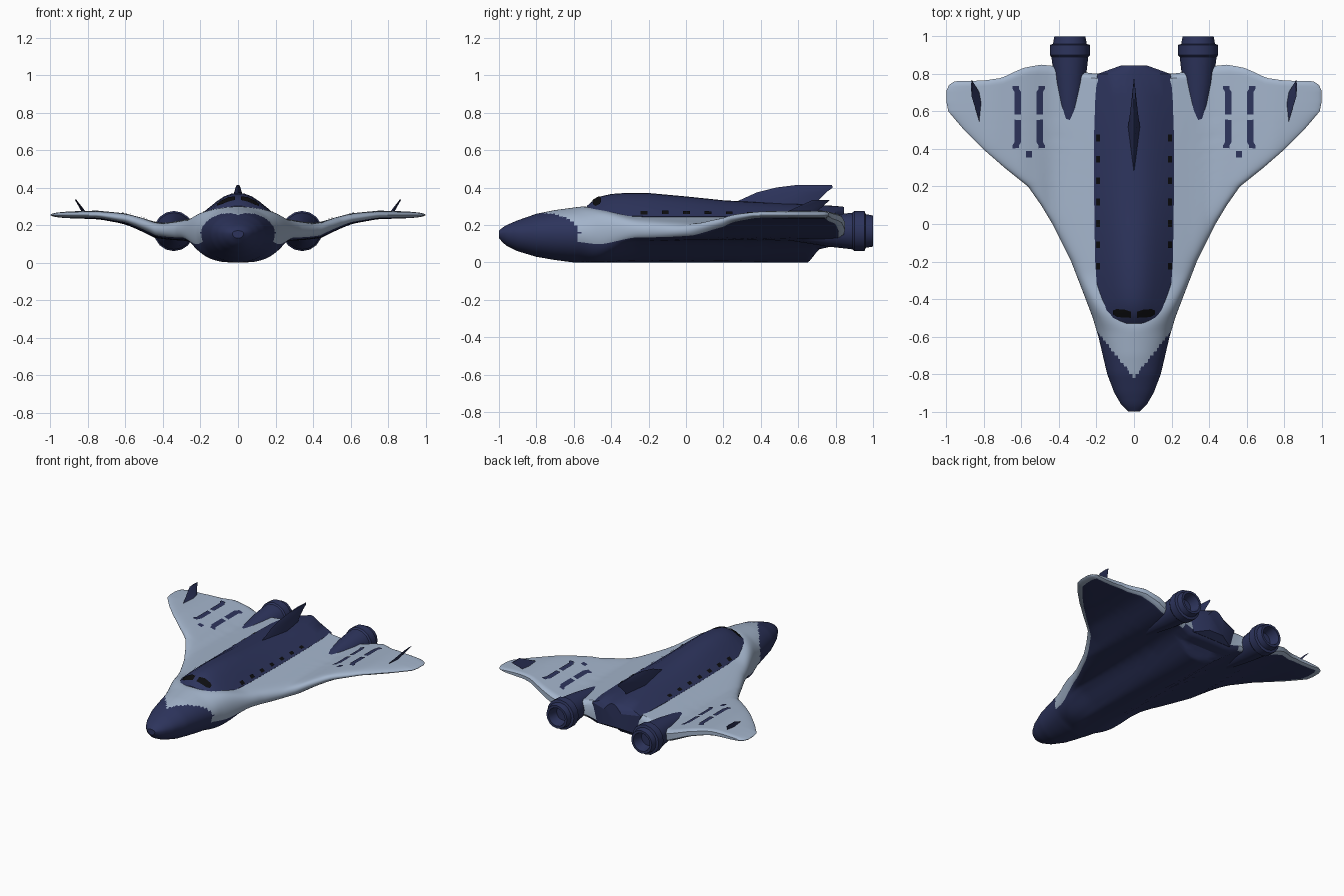
import bpy, bmesh, math
from mathutils import Vector
from mathutils.bvhtree import BVHTree

if "Cube" in bpy.data.objects:
    bpy.data.objects.remove(bpy.data.objects["Cube"])


def material(name, rgb):
    m = bpy.data.materials.new(name)
    m.diffuse_color = (*rgb, 1)
    m.use_nodes = True
    m.node_tree.nodes["Principled BSDF"].inputs["Base Color"].default_value = m.diffuse_color
    return m


LIGHT = material("pale steel blue", (0.37, 0.46, 0.60))
NAVY = material("navy blue", (0.026, 0.034, 0.107))
BLACK = material("window black", (0.004, 0.004, 0.005))


def lerp(table, v):
    """Piecewise linear lookup in a list of (key, value)."""
    if v <= table[0][0]:
        return table[0][1]
    for (a, p), (b, q) in zip(table, table[1:]):
        if v <= b:
            return p + (q - p) * (v - a) / (b - a)
    return table[-1][1]


def make(name, verts, faces, mats, indices=None, angle=30):
    me = bpy.data.meshes.new(name)
    me.from_pydata([tuple(v) for v in verts], [], faces)
    for m in mats:
        me.materials.append(m)
    if indices:
        for p, i in zip(me.polygons, indices):
            p.material_index = i
    bm = bmesh.new()
    bm.from_mesh(me)
    bmesh.ops.recalc_face_normals(bm, faces=bm.faces)
    bm.to_mesh(me)
    bm.free()
    ob = bpy.data.objects.new(name, me)
    bpy.context.collection.objects.link(ob)
    bpy.ops.object.select_all(action='DESELECT')
    ob.select_set(True)
    bpy.context.view_layer.objects.active = ob
    bpy.ops.object.shade_smooth_by_angle(angle=math.radians(angle))
    return ob


def loft_faces(rings, n):
    return [(r * n + i, r * n + (i + 1) % n, (r + 1) * n + (i + 1) % n, (r + 1) * n + i)
            for r in range(rings - 1) for i in range(n)]


def loft(name, rings, mat, angle=30):
    n = len(rings[0])
    faces = loft_faces(len(rings), n)
    faces += [tuple(range(n)), tuple(range((len(rings) - 1) * n, len(rings) * n))]
    return make(name, [v for r in rings for v in r], faces, [mat], angle=angle)


# Hull shape tables: plan width, nose height, gull wing top and underside, trailing edge
WIDTH = [(-1, .03), (-.985, .047), (-.96, .07), (-.9, .105), (-.8, .143), (-.6, .19), (-.5, .22),
         (-.4, .258), (-.2, .335), (0, .435), (.1, .495), (.2, .565), (.3, .69), (.4, .805), (.5, .905), (.6, .99)]
NOSE_TOP = [(-1, .17), (-.97, .195), (-.9, .225), (-.8, .26), (-.7, .28), (-.55, .30)]
NOSE_BOT = [(-1, .13), (-.97, .095), (-.9, .06), (-.8, .03), (-.7, .013), (-.6, 0)]
WING_TOP = [(0, .26), (.2, .245), (.3, .225), (.4, .21), (.45, .217), (.5, .235), (.6, .262), (.75, .277), (1, .273)]
WING_BOT = [(0, 0), (.08, .01), (.14, .045), (.2, .088), (.25, .115), (.35, .12), (.44, .13),
            (.5, .16), (.6, .205), (.75, .232), (1, .235)]
TRAIL = [(0, .80), (.2, .80), (.3, .815), (.4, .84), (.5, .85), (.6, .83), (.7, .78), (.8, .765), (1, .76)]
TIP = [(0, .99), (.3, 1), (.7, 1), (.9, .985), (1, .955)]
TAIL_RISE = [(.655, 0), (.71, .07), (.8, .09)]
N = 104


def hull_ring(y, t):
    w = lerp(TIP, t) if t > 0 else lerp(WIDTH, y)
    s = min(max((y + .58) / .33, 0), 1)
    s = s * s * (3 - 2 * s)
    k = 2 + 12 * s
    mid = .155 * (1 - s) + s * (lerp(WING_TOP, w) + lerp(WING_BOT, w)) / 2
    ring = []
    for i in range(N):
        a = math.tau * i / N
        x = w * math.sin(a)
        ax = abs(x)
        yy = y + t * (lerp(TRAIL, ax) - y)
        if math.cos(a) > 0:
            z = lerp(NOSE_TOP, y) * (1 - s) + lerp(WING_TOP, ax) * s
        else:
            z = lerp(NOSE_BOT, y) * (1 - s) + lerp(WING_BOT, ax) * s
            z = max(z, lerp(TAIL_RISE, yy))
        r = max(0, 1 - abs(math.sin(a)) ** k) ** .5
        local_mid = mid if ax > .9 * w or s < 1 else (lerp(WING_TOP, ax) + lerp(WING_BOT, ax)) / 2
        z = mid + (z - mid) * r
        z += (local_mid - z) * .45 * max(0, (t - .85) / .15) ** 2
        ring.append((x, yy, z))
    return ring


# Blended hull and wings, pale above and along the edges, navy below and at the nose
stations = [(-1 + .02 * i, 0) for i in range(80)]
stations += [(.6, t / 16) for t in range(17)]
rings = [hull_ring(*st) for st in stations]
verts = [Vector(v) for r in rings for v in r]
faces = loft_faces(len(rings), N)
colours = []
for j, f in enumerate(faces):
    c = sum((verts[v] for v in f), Vector()) / 4
    a = math.tau * (j % N + .5) / N
    if math.cos(a) > 0:
        pale = c.y > -.82 + 1.26 * abs(c.x)
    else:
        rear = j // N >= len(rings) - 3 and abs(c.x) > .22
        pale = c.y > -.58 and (abs(math.sin(a)) > .955 or rear)
    colours.append(0 if pale else 1)
base = (len(rings) - 1) * N
for i in range(-N // 4, N // 4):
    q = [i, i + 1, N // 2 - i - 1, N // 2 - i]
    q = list(dict.fromkeys(base + v % N for v in q))
    faces.append(tuple(q))
    colours.append(0)
faces.append(tuple(range(N)))
colours.append(1)
hull = make("hull_and_wings", verts, faces, [LIGHT, NAVY], colours)

# Upper fuselage: y, half width, top height, shoulder height, buried base height
BODY = [(-.53, .07, .302, .288, .2), (-.50, .125, .328, .28, .2), (-.46, .16, .352, .27, .2),
        (-.40, .182, .366, .258, .2), (-.33, .198, .371, .25, .2), (-.2, .207, .371, .246, .2),
        (0, .211, .353, .246, .2), (.2, .213, .332, .246, .2), (.5, .212, .316, .246, .2),
        (.68, .206, .309, .246, .16), (.8, .195, .302, .24, .10), (.845, .07, .297, .24, .13)]
SHAPE = [(1, 0), (.78, .33), (.55, .64), (.35, .86), (.17, .97)]
body_rings = []
for y, w, top, sh, bot in BODY:
    half = [(w * .8, bot)] + [(w * u, sh + (top - sh) * h) for u, h in SHAPE]
    ring = half + [(0, top)] + [(-x, z) for x, z in reversed(half)]
    body_rings.append([(x, y, z) for x, z in ring])
fuselage = loft("upper_fuselage", body_rings, NAVY)


def blade(name, sections):
    """Diamond-section fin from (x, z, front y, back y, half thickness)."""
    loft(name, [[(x, y0, z), (x + t, y0 * .4 + y1 * .6, z), (x, y1, z), (x - t, y0 * .4 + y1 * .6, z)]
                for x, z, y0, y1, t in sections], NAVY)


blade("tail_fin", [(0, .28, .20, .68, .036), (0, .325, .27, .70, .03), (0, .375, .38, .75, .02),
                   (0, .40, .48, .785, .013), (0, .414, .59, .78, .006)])

# Engine nacelle, flange and hollow nozzle, turned around the y direction
ENGINE = [(.3, .012), (.55, .05), (.75, .082), (.89, .098), (.90, .107), (.955, .107),
          (.96, .09), (1.0, .083), (1.0, .066), (.93, .05)]
for side, sx in (("left", -1), ("right", 1)):
    loft(side + "_engine", [[(sx * .342 + r * math.cos(math.tau * i / 16), y, .168 + r * math.sin(math.tau * i / 16))
                             for i in range(16)] for y, r in ENGINE], NAVY)
    blade(side + "_winglet", [(sx * .817, .262, .52, .69, .012), (sx * .866, .335, .68, .77, .004)])


def plate(name, target, pairs, mat, lift=.005):
    """Thin strip laid on a surface; pairs are (x1, y1, x2, y2) seen from above."""
    me = target.data
    tree = BVHTree.FromPolygons([v.co for v in me.vertices], [p.vertices for p in me.polygons])
    pts = []
    for x1, y1, x2, y2 in pairs:
        for f in (0, .5, 1):
            hit, nor, _, _ = tree.ray_cast(Vector((x1 + (x2 - x1) * f, y1 + (y2 - y1) * f, 1)), Vector((0, 0, -1)))
            pts.append(hit + nor * lift)
    quads = [(3 * i + k, 3 * i + k + 1, 3 * i + k + 4, 3 * i + k + 3) for i in range(len(pairs) - 1) for k in (0, 1)]
    make(name, pts, quads, [mat])


for side, s in (("left", -1), ("right", 1)):
    # Cockpit glass
    plate(side + "_cockpit_window", fuselage,
          [(s * .015, -.497, s * .015, -.465), (s * .05, -.497, s * .05, -.455),
           (s * .09, -.492, s * .09, -.453), (s * .108, -.48, s * .108, -.46)], BLACK, .006)
    # Cabin windows
    for i in range(7):
        y = -.225 + .114 * i
        plate(f"{side}_cabin_window_{i + 1}", fuselage,
              [(s * .178, y - .018, s * .199, y - .018), (s * .178, y + .018, s * .199, y + .018)], BLACK)
    # Wing panels: two bracket pairs and a small hatch
    for cy, d in ((.66, 1), (.48, -1)):
        for name, cx, e in (("inner", .505, 1), ("outer", .62, -1)):
            strip = [(-.08, -.016), (.045, -.016), (.065, -.03), (.08, -.03)]
            rows = []
            for v, _ in strip:
                bend = -e * .012 if v > .05 else 0
                rows.append((s * (cx - .017 + bend), cy + d * v * .95, s * (cx + .017 + bend), cy + d * v * .95))
            plate(f"{side}_{name}_panel_{'rear' if d > 0 else 'front'}", hull, rows, NAVY)
    plate(side + "_wing_hatch", hull, [(s * .545, .355, s * .578, .355), (s * .545, .388, s * .578, .388)], NAVY)
